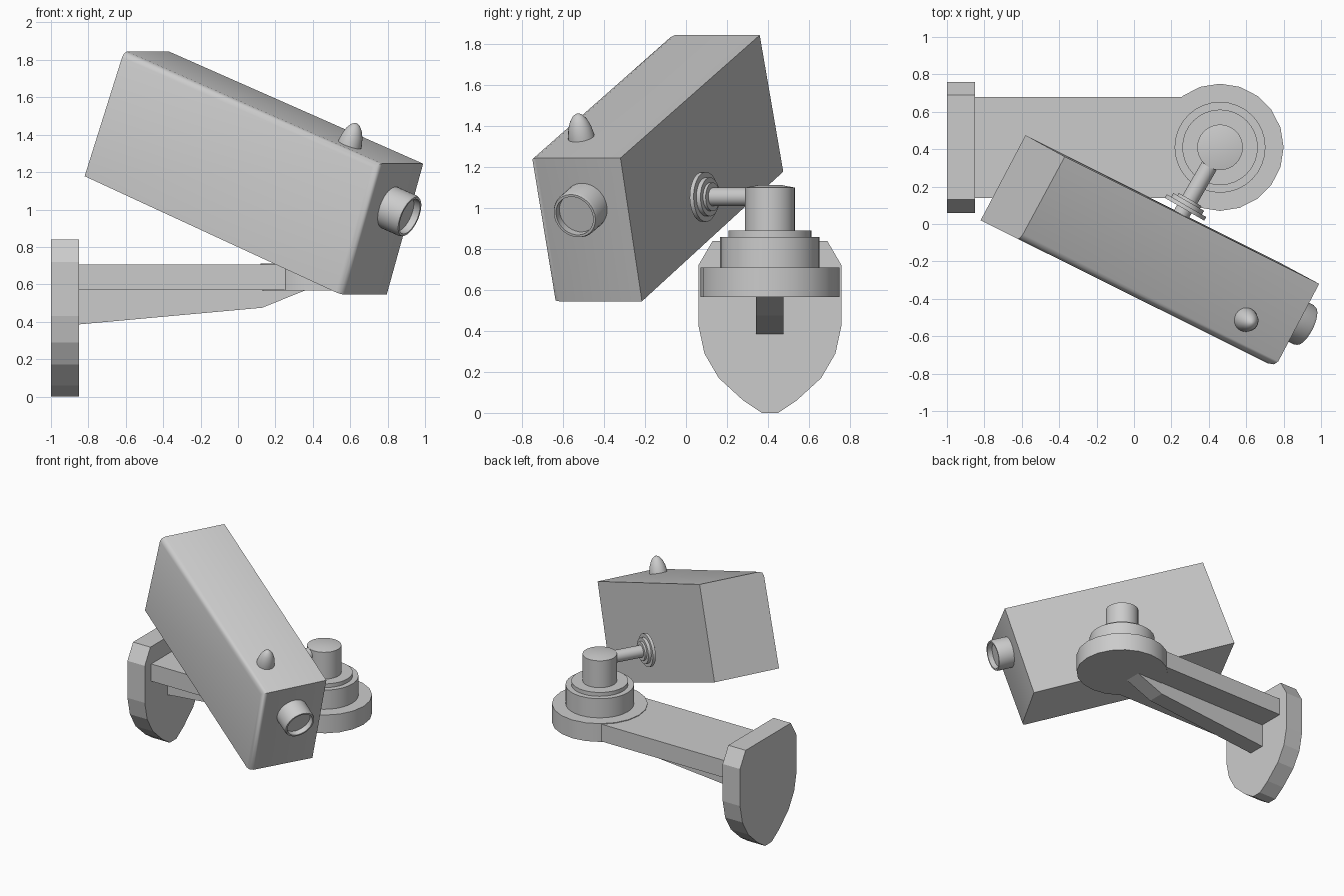
import bpy, bmesh, math
from mathutils import Vector

if "Cube" in bpy.data.objects:
    bpy.data.objects.remove(bpy.data.objects["Cube"])


def make_object(name, bm, smooth=None):
    bmesh.ops.recalc_face_normals(bm, faces=bm.faces)
    mesh = bpy.data.meshes.new(name)
    bm.to_mesh(mesh)
    bm.free()
    ob = bpy.data.objects.new(name, mesh)
    bpy.context.collection.objects.link(ob)
    if smooth:
        bpy.ops.object.select_all(action='DESELECT')
        ob.select_set(True)
        bpy.context.view_layer.objects.active = ob
        bpy.ops.object.shade_smooth_by_angle(angle=math.radians(smooth))
    return ob


def prism(name, outline, offset):
    """Extrude a planar outline of 3D points by an offset."""
    bm = bmesh.new()
    face = bm.faces.new([bm.verts.new(p) for p in outline])
    new = bmesh.ops.extrude_face_region(bm, geom=[face])['geom']
    bmesh.ops.translate(bm, vec=offset,
                        verts=[v for v in new if isinstance(v, bmesh.types.BMVert)])
    return make_object(name, bm)


def lathe(name, origin, axis, profile, sides=32):
    """Solid of revolution: profile is (radius, distance along axis), capped at both ends."""
    bm = bmesh.new()
    rot = Vector((0, 0, 1)).rotation_difference(Vector(axis))
    rings = []
    for r, h in profile:
        rings.append([bm.verts.new(Vector(origin) + rot @ Vector(
            (r * math.cos(2 * math.pi * i / sides), r * math.sin(2 * math.pi * i / sides), h)))
            for i in range(sides)])
    for a, b in zip(rings, rings[1:]):
        for i in range(sides):
            j = (i + 1) % sides
            bm.faces.new((a[i], a[j], b[j], b[i]))
    bm.faces.new(rings[0])
    bm.faces.new(rings[-1])
    return make_object(name, bm, 35)


CY = 0.41  # centre line of the bracket

# Shield-shaped wall plate, mirrored about its centre line
half = [(0.04, 0.0), (0.13, 0.06), (0.25, 0.17), (0.32, 0.29), (0.35, 0.43), (0.35, 0.72), (0.28, 0.84)]
shield = half + [(-y, z) for y, z in reversed(half)]
prism("wall_plate", [(-1, CY + y, z) for y, z in shield], (0.15, 0, 0))

# Arm and its stiffening rib
prism("bracket_arm", [(-0.86, 0.14, 0.57), (0.36, 0.14, 0.57), (0.36, 0.68, 0.57), (-0.86, 0.68, 0.57)],
      (0, 0, 0.135))
rib = [(-0.86, 0.385), (0.13, 0.475), (0.39, 0.58), (-0.86, 0.58)]
prism("arm_rib", [(x, CY - 0.067, z) for x, z in rib], (0, 0.134, 0))

# Round pivot stack
pivot = (0.46, CY, 0)
up = (0, 0, 1)
lathe("pivot_base", pivot, up, [(0.34, 0.567), (0.34, 0.71)], 20)
lathe("pivot_ring", pivot, up, [(0.243, 0.70), (0.243, 0.86)])
lathe("pivot_collar", pivot, up, [(0.202, 0.85), (0.202, 0.89)])
lathe("pivot_post", pivot, up, [(0.122, 0.88), (0.122, 1.10), (0.06, 1.112)])

# Camera housing: tilted box, corners ordered along length, width, height
corners = [(-0.82, 0.02, 1.178), (-0.61, -0.085, 1.845), (-0.58, 0.475, 1.178), (-0.37, 0.36, 1.845),
           (0.55, -0.65, 0.545), (0.755, -0.765, 1.245), (0.795, -0.215, 0.545), (0.99, -0.32, 1.245)]
bm = bmesh.new()
v = [bm.verts.new(c) for c in corners]
for f in [(0, 1, 3, 2), (4, 6, 7, 5), (0, 4, 5, 1), (2, 3, 7, 6), (0, 2, 6, 4), (1, 5, 7, 3)]:
    bm.faces.new([v[i] for i in f])
bm.normal_update()
edges = [bm.edges.get((v[a], v[b])) for a, b in [(1, 5), (4, 5)]]
bmesh.ops.bevel(bm, geom=edges, offset=0.035, segments=2, profile=0.5, affect='EDGES')
make_object("camera_housing", bm, 50)

forward = Vector((0.832, -0.416, -0.367))
upward = Vector((0.28, -0.157, 0.947))

# Hollow lens barrel with recessed glass
lathe("lens_barrel", (0.81, -0.49, 1.01), forward,
      [(0.118, -0.04), (0.118, 0.115), (0.112, 0.13), (0.1, 0.13), (0.1, 0.09)])

# Bullet-shaped indicator on top
bullet = [(0.066, -0.015), (0.064, 0.02), (0.056, 0.06), (0.042, 0.095), (0.024, 0.12), (0.006, 0.13)]
lathe("indicator_bulb", (0.595, -0.51, 1.338), upward, bullet, 24)

# Side mounting rod and stepped flange
side = Vector((-0.5, -0.866, 0))
hub = Vector((0.285, 0.105, 1.055))
lathe("mount_rod", (0.46, CY, 1.055), side, [(0.045, 0), (0.045, 0.42)], 24)
lathe("mount_flange", hub, side,
      [(0.07, -0.03), (0.07, -0.015), (0.095, -0.015), (0.095, 0.008), (0.122, 0.008), (0.122, 0.03)])
